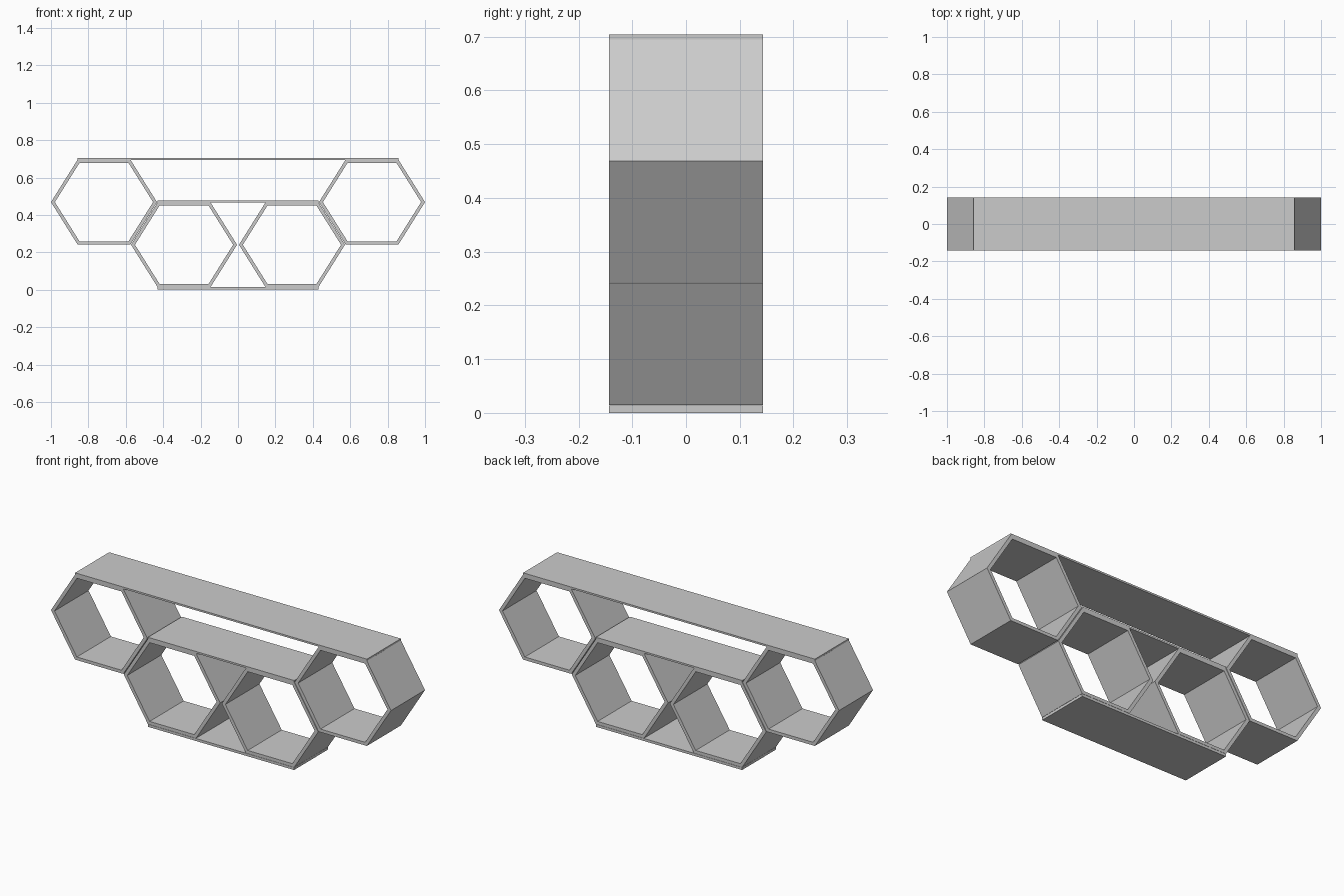
import bpy, bmesh

if "Cube" in bpy.data.objects:
    bpy.data.objects.remove(bpy.data.objects["Cube"])

DEPTH = 0.143          # half depth along y
HW, HH = 0.2835, 0.226  # half width and half height of a cell
INNER = 0.926          # inner opening relative to outer outline


def make_object(name, bm):
    bmesh.ops.recalc_face_normals(bm, faces=bm.faces)
    mesh = bpy.data.meshes.new(name)
    bm.to_mesh(mesh)
    bm.free()
    obj = bpy.data.objects.new(name, mesh)
    bpy.context.collection.objects.link(obj)
    return obj


def hex_cell(name, cx, cz):
    """Open hexagonal tube running front to back."""
    outline = [(1, 0), (.5, 1), (-.5, 1), (-1, 0), (-.5, -1), (.5, -1)]
    bm = bmesh.new()
    loops = [[bm.verts.new((cx + u * HW * s, y, cz + v * HH * s)) for u, v in outline]
             for s, y in ((1, -DEPTH), (1, DEPTH), (INNER, DEPTH), (INNER, -DEPTH))]
    for a in range(4):
        p, q = loops[a], loops[(a + 1) % 4]
        for i in range(6):
            j = (i + 1) % 6
            bm.faces.new((p[i], p[j], q[j], q[i]))
    return make_object(name, bm)


def board(name, half_length, z0, z1):
    """Flat board centred on x = 0."""
    bm = bmesh.new()
    bmesh.ops.create_cube(bm, size=1)
    for v in bm.verts:
        v.co.x *= 2 * half_length
        v.co.y *= 2 * DEPTH
        v.co.z = z0 if v.co.z < 0 else z1
    return make_object(name, bm)


# Hexagonal cells, mirrored left and right
for side, sx in (("left", -1), ("right", 1)):
    hex_cell("upper_cell_" + side, sx * 0.7165, 0.4685)
    hex_cell("lower_cell_" + side, sx * 0.2885, 0.2405)

# Horizontal boards
board("top_board", 0.858, 0.6945, 0.704)
board("middle_board", 0.43, 0.4665, 0.476)
board("bottom_board", 0.43, 0.0, 0.0135)
